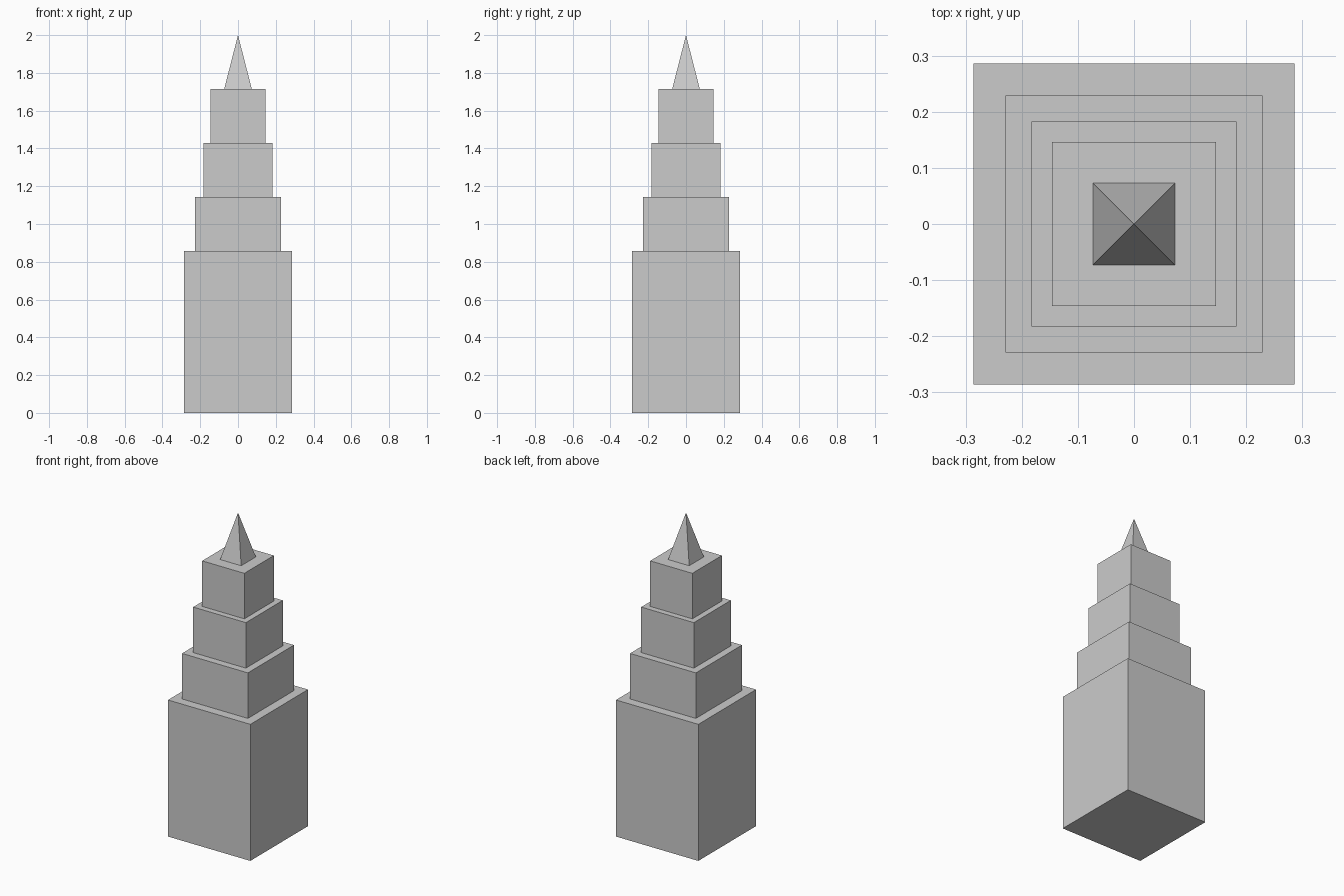
import bpy
from math import pi, sqrt

if "Cube" in bpy.data.objects:
    bpy.data.objects.remove(bpy.data.objects["Cube"])

U = 2 / 7  # one storey unit


def block(name, width, z0, height):
    bpy.ops.mesh.primitive_cube_add(size=1, location=(0, 0, z0 + height / 2))
    ob = bpy.context.object
    ob.name = name
    ob.scale = (width, width, height)
    bpy.ops.object.transform_apply(location=False, rotation=False, scale=True)


# Tall base, then three setback tiers, each 80% as wide as the one below
z, width = 0, 2 * U
for name, height in (("tower_base", 3 * U), ("lower_tier", U),
                     ("middle_tier", U), ("upper_tier", U)):
    block(name, width, z, height)
    z += height
    width *= 0.8

# Pyramid spire, half as wide as the upper tier
spire_width = width / 0.8 / 2
bpy.ops.mesh.primitive_cone_add(vertices=4, radius1=spire_width / sqrt(2), radius2=0,
                                depth=U, location=(0, 0, z + U / 2),
                                rotation=(0, 0, pi / 4))
bpy.context.object.name = "spire"
